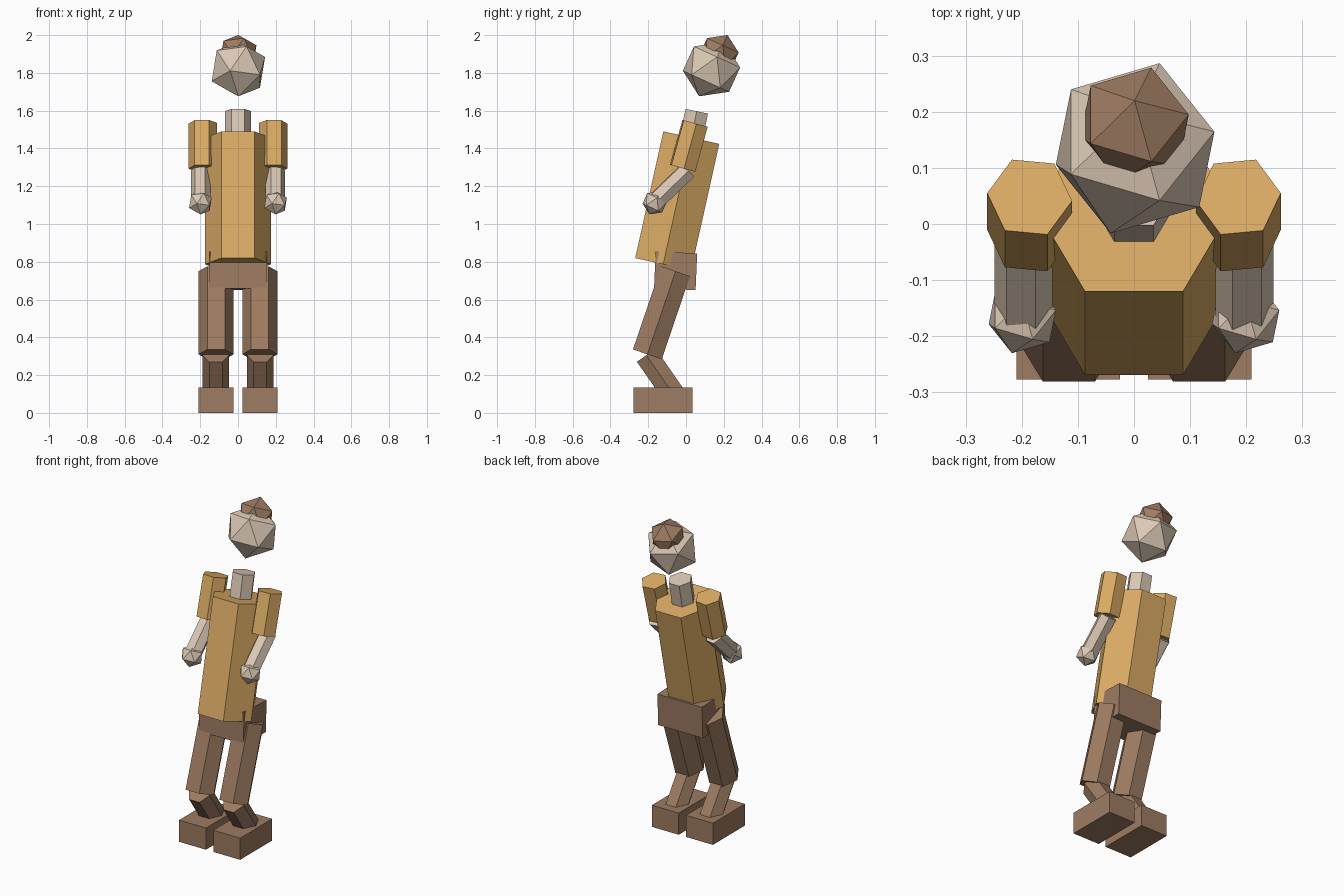
import bpy
import bmesh
from math import atan2, radians
from mathutils import Matrix, Vector

if "Cube" in bpy.data.objects:
    bpy.data.objects.remove(bpy.data.objects["Cube"])


def make_material(name, rgb):
    mat = bpy.data.materials.new(name)
    mat.use_nodes = True
    mat.diffuse_color = (*rgb, 1)
    mat.node_tree.nodes["Principled BSDF"].inputs["Base Color"].default_value = (*rgb, 1)
    return mat


SKIN = make_material("pale skin", (0.71, 0.58, 0.46))
SHIRT = make_material("ochre shirt", (0.71, 0.41, 0.13))
BROWN = make_material("warm brown", (0.34, 0.20, 0.122))


def finish(name, bm, matrix, mat):
    mesh = bpy.data.meshes.new(name)
    bm.to_mesh(mesh)
    bm.free()
    mesh.materials.append(mat)
    obj = bpy.data.objects.new(name, mesh)
    obj.matrix_world = matrix
    bpy.context.collection.objects.link(obj)
    return obj


def prism(name, x, low, high, radius, mat, yaw=0):
    """Six-sided limb between two (y, z) points, flat side to the front."""
    a, b = Vector((x, *low)), Vector((x, *high))
    axis = b - a
    bm = bmesh.new()
    bmesh.ops.create_cone(bm, cap_ends=True, segments=6, radius1=radius,
                          radius2=radius, depth=axis.length)
    turn = Matrix.Rotation(-atan2(axis.y, axis.z), 4, "X")
    spin = Matrix.Rotation(radians(30 + yaw), 4, "Z")
    return finish(name, bm, Matrix.Translation((a + b) / 2) @ turn @ spin, mat)


def ball(name, center, radius, mat, tilt=-24.5):
    """Twenty-sided ball leaning forward."""
    bm = bmesh.new()
    bmesh.ops.create_icosphere(bm, subdivisions=1, radius=radius)
    turn = Matrix.Rotation(radians(tilt), 4, "X")
    return finish(name, bm, Matrix.Translation(center) @ turn, mat)


def box(name, center, size, mat, tilt=0):
    bm = bmesh.new()
    bmesh.ops.create_cube(bm, size=1)
    bmesh.ops.scale(bm, vec=size, verts=bm.verts)
    turn = Matrix.Rotation(radians(tilt), 4, "X")
    return finish(name, bm, Matrix.Translation(center) @ turn, mat)


# Head, hair, neck and body
ball("head", (0.002, 0.135, 1.82), 0.158, SKIN)
ball("hair", (0.001, 0.175, 1.902), 0.108, BROWN)
prism("neck", 0, (0.02, 1.42), (0.057, 1.597), 0.07, SKIN)
prism("torso", 0, (-0.121, 0.787), (0.028, 1.457), 0.175, SHIRT)
box("pelvis", (0.002, -0.055, 0.752), (0.305, 0.22, 0.195), BROWN, -2.5)

# Arms and legs on both sides
for side, s in (("left", 1), ("right", -1)):
    prism(side + "_upper_arm", s * 0.186, (-0.0175, 1.295), (0.048, 1.533),
          0.076, SHIRT, s * 5.5)
    prism(side + "_forearm", s * 0.197, (-0.16, 1.12), (0.01, 1.285),
          0.052, SKIN, s * 5.5)
    ball(side + "_hand", (s * 0.199, -0.166, 1.112), 0.067, SKIN)
    prism(side + "_thigh", s * 0.116, (-0.2045, 0.31), (-0.055, 0.75), 0.093, BROWN)
    prism(side + "_shin", s * 0.117, (-0.056, 0.083), (-0.21, 0.305), 0.07, BROWN)
    box(side + "_shoe", (s * 0.117, -0.121, 0.067), (0.184, 0.313, 0.134), BROWN)
